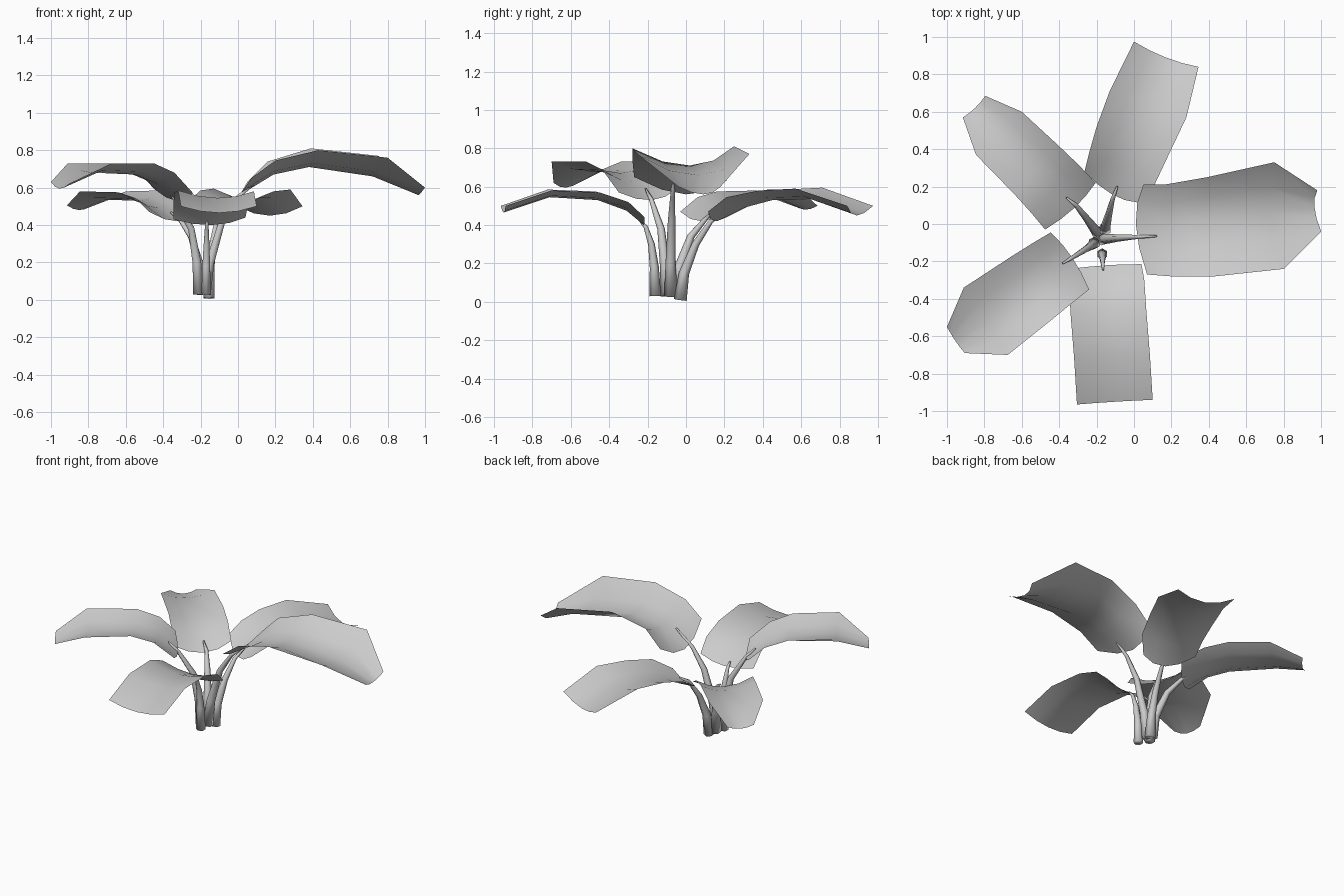
import bpy, bmesh
from mathutils import Vector


def finish(bm, name):
    bmesh.ops.recalc_face_normals(bm, faces=bm.faces)
    mesh = bpy.data.meshes.new(name)
    bm.to_mesh(mesh)
    bm.free()
    for p in mesh.polygons:
        p.use_smooth = True
    ob = bpy.data.objects.new(name, mesh)
    bpy.context.collection.objects.link(ob)
    return ob


def leaf(name, rows, cols=4):
    """Cupped sheet: each row is (left, mid, right), curved through the midrib."""
    bm = bmesh.new()
    grid = []
    for row in rows:
        l, m, r = (Vector(p) for p in row)
        line = []
        for i in range(cols + 1):
            t = i / cols
            p = l * (2 * (t - .5) * (t - 1)) + m * (4 * t * (1 - t)) + r * (2 * t * (t - .5))
            line.append(bm.verts.new(p))
        grid.append(line)
    for a, b in zip(grid, grid[1:]):
        for i in range(cols):
            bm.faces.new((a[i], a[i + 1], b[i + 1], b[i]))
    bm.normal_update()
    up = sum(f.normal.z for f in bm.faces) > 0
    ob = finish(bm, name)
    if (sum(p.normal.z for p in ob.data.polygons) > 0) is False:
        ob.data.flip_normals()
    return ob


def stem(name, path, r0=.034, r1=.005, sides=6):
    """Tapered tube along a path."""
    bm = bmesh.new()
    pts = [Vector(p) for p in path]
    n = len(pts) - 1
    rings = []
    for i, p in enumerate(pts):
        d = (pts[min(i + 1, n)] - pts[max(i - 1, 0)]).normalized()
        rot = Vector((0, 0, 1)).rotation_difference(d)
        ring = bmesh.ops.create_circle(bm, segments=sides, radius=r0 + (r1 - r0) * i / n)['verts']
        for v in ring:
            v.co = p + rot @ v.co
        rings.append(ring)
    for a, b in zip(rings, rings[1:]):
        for i in range(sides):
            j = (i + 1) % sides
            bm.faces.new((a[i], a[j], b[j], b[i]))
    bm.faces.new(rings[0])
    bm.faces.new(rings[-1])
    return finish(bm, name)


# Leaves, from the stem outwards
leaf("right_leaf", [
    ((.05, .21, .63), (.01, 0, .56), (.07, -.27, .65)),
    ((.16, .21, .74), (.19, -.01, .67), (.20, -.28, .745)),
    ((.39, .25, .81), (.38, .02, .71), (.43, -.28, .80)),
    ((.75, .33, .77), (.72, .06, .66), (.80, -.24, .76)),
    ((.98, .18, .60), (.965, .09, .56), (1.0, -.04, .60))])
leaf("back_leaf", [
    ((-.265, .28, .49), (-.12, .16, .42), (.02, .115, .47)),
    ((-.24, .38, .55), (-.06, .30, .49), (.11, .21, .545)),
    ((-.20, .52, .585), (0, .45, .53), (.19, .38, .58)),
    ((-.13, .71, .595), (.08, .65, .535), (.28, .57, .59)),
    ((0, .975, .50), (.17, .89, .45), (.345, .84, .50))])
leaf("back_left_leaf", [
    ((-.205, .22, .48), (-.32, .085, .42), (-.475, -.03, .47)),
    ((-.30, .32, .55), (-.42, .19, .49), (-.55, .06, .545)),
    ((-.41, .425, .585), (-.52, .30, .53), (-.64, .16, .575)),
    ((-.60, .60, .58), (-.72, .49, .535), (-.845, .37, .58)),
    ((-.795, .685, .50), (-.85, .62, .48), (-.915, .57, .505))])
leaf("front_left_leaf", [
    ((-.445, -.045, .59), (-.33, -.18, .53), (-.24, -.35, .57)),
    ((-.53, -.095, .68), (-.43, -.25, .62), (-.34, -.43, .68)),
    ((-.65, -.17, .73), (-.55, -.34, .67), (-.45, -.52, .73)),
    ((-.91, -.34, .73), (-.78, -.52, .68), (-.675, -.70, .73)),
    ((-1.0, -.55, .63), (-.955, -.625, .595), (-.905, -.69, .62))])
leaf("front_leaf", [
    ((.04, -.215, .44), (-.14, -.22, .40), (-.345, -.24, .43)),
    ((.055, -.30, .52), (-.13, -.31, .475), (-.345, -.33, .52)),
    ((.065, -.45, .57), (-.13, -.46, .53), (-.34, -.47, .575)),
    ((.085, -.70, .58), (-.11, -.71, .545), (-.32, -.72, .585)),
    ((.10, -.94, .50), (-.10, -.95, .465), (-.305, -.965, .50))])

# Stems
stem("right_stem", [(-.175, -.08, .03), (-.15, -.08, .2), (-.085, -.075, .42),
                    (0, -.07, .55), (.12, -.065, .65)])
stem("back_stem", [(-.155, -.03, .01), (-.15, -.01, .15), (-.135, .05, .30),
                   (-.115, .13, .42), (-.09, .20, .47)])
stem("back_left_stem", [(-.19, -.05, .03), (-.205, -.035, .18), (-.25, .025, .34),
                        (-.31, .10, .43), (-.36, .14, .47)])
stem("front_left_stem", [(-.21, -.10, .03), (-.22, -.11, .20), (-.25, -.13, .38),
                         (-.33, -.18, .53), (-.38, -.21, .59)])
stem("front_stem", [(-.17, -.16, .03), (-.17, -.165, .18), (-.168, -.18, .30),
                    (-.167, -.21, .39), (-.165, -.245, .43)], r0=.03)
